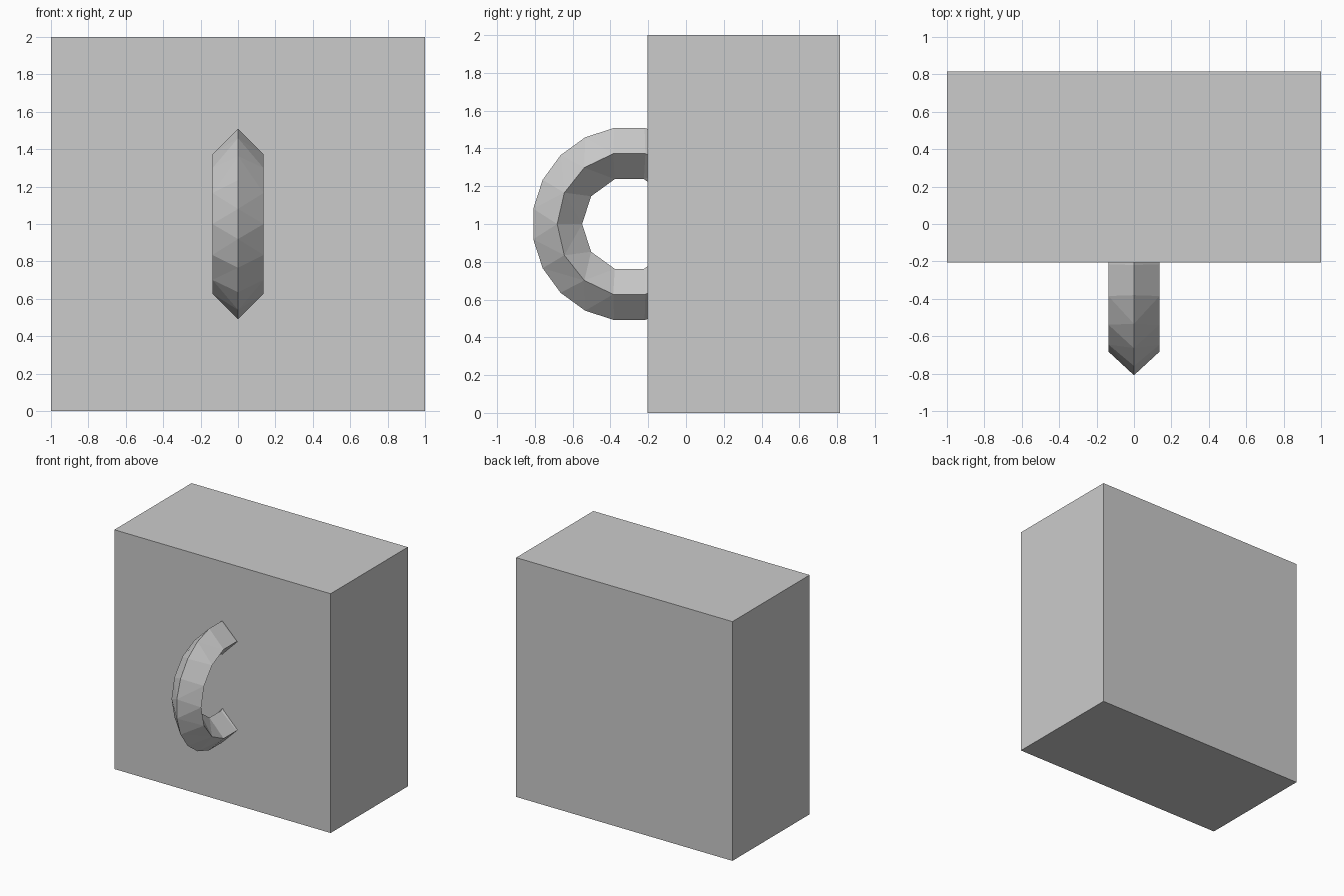
import bpy, bmesh
from math import cos, sin, tau

if "Cube" in bpy.data.objects:
    bpy.data.objects.remove(bpy.data.objects["Cube"])

FRONT = -0.205          # y of the block's front face
BACK = 0.815
RING_Y, RING_Z = -0.30, 1.0


def finish(bm, name):
    bmesh.ops.recalc_face_normals(bm, faces=bm.faces)
    mesh = bpy.data.meshes.new(name)
    bm.to_mesh(mesh)
    bm.free()
    obj = bpy.data.objects.new(name, mesh)
    bpy.context.collection.objects.link(obj)
    return obj


# Main block
bm = bmesh.new()
bmesh.ops.create_cube(bm, size=1)
for v in bm.verts:
    v.co = (v.co.x * 2, v.co.y * (BACK - FRONT) + (BACK + FRONT) / 2, v.co.z * 2 + 1)
finish(bm, "block")

# Pull handle: diamond section, with fewer segments towards the inside
bm = bmesh.new()


def loop(x, radius, count, offset=0.0):
    """Closed ring of (angle, vertex) pairs; angle 0 points to the front."""
    out = []
    for i in range(count):
        a = (i + offset) * tau / count
        out.append((a, bm.verts.new((x, RING_Y - radius * cos(a), RING_Z + radius * sin(a)))))
    return out + [(out[0][0] + tau, out[0][1])]


def stitch(p, q):
    """Fill between two rings of different counts with triangles."""
    i = j = 0
    while i < len(p) - 1 or j < len(q) - 1:
        if j == len(q) - 1 or (i < len(p) - 1 and p[i + 1][0] <= q[j + 1][0]):
            bm.faces.new((p[i][1], p[i + 1][1], q[j][1]))
            i += 1
        else:
            bm.faces.new((p[i][1], q[j + 1][1], q[j][1]))
            j += 1


outer = loop(0, 0.515, 20, 0.5)
inner = loop(0, 0.25, 10)
for side in (-1, 1):
    middle = loop(side * 0.137, 0.382, 14)
    stitch(outer, middle)
    stitch(inner, middle)

# Trim the ring just behind the block's face
bmesh.ops.recalc_face_normals(bm, faces=bm.faces)
bmesh.ops.bisect_plane(bm, geom=bm.verts[:] + bm.edges[:] + bm.faces[:],
                       plane_co=(0, FRONT + 0.003, 0), plane_no=(0, 1, 0), clear_outer=True)
bmesh.ops.holes_fill(bm, edges=[e for e in bm.edges if e.is_boundary])
finish(bm, "pull_handle")
